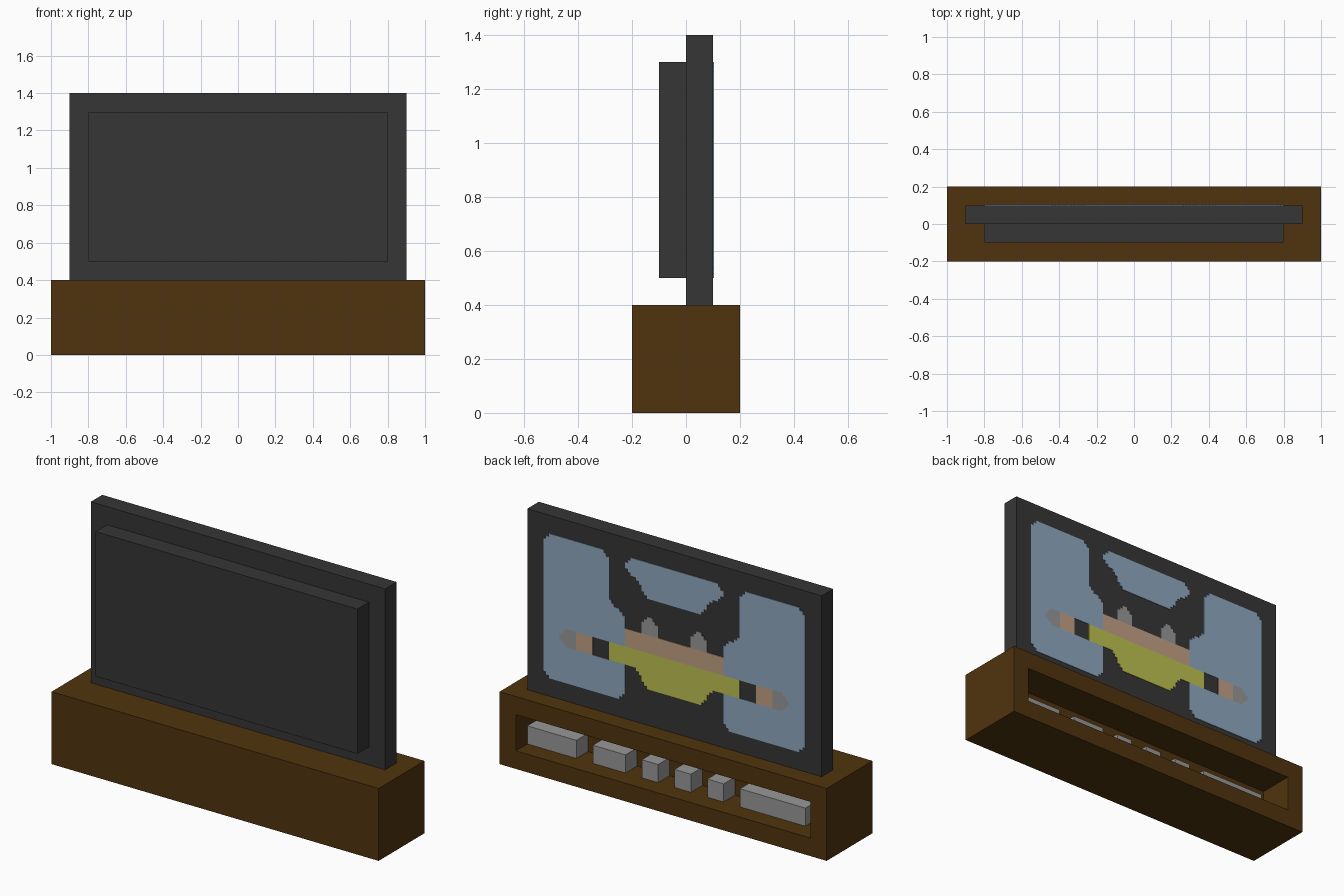
import bpy
import bmesh
from mathutils import Vector

old = bpy.data.objects.get("Cube")
if old:
    bpy.data.objects.remove(old, do_unlink=True)


def material(name, *rgb):
    """Flat material from 0-255 display values."""
    linear = [((c / 255 + 0.055) / 1.055) ** 2.4 for c in rgb] + [1.0]
    mat = bpy.data.materials.new(name)
    mat.use_nodes = True
    mat.diffuse_color = linear
    bsdf = next(n for n in mat.node_tree.nodes if n.type == 'BSDF_PRINCIPLED')
    bsdf.inputs["Base Color"].default_value = linear
    return mat


brown = material("brown wood", 80, 52, 14)
dark = material("dark plastic", 54, 54, 54)
grey = material("grey", 152, 152, 152)
blue = material("pale blue", 143, 169, 192)
skin = material("tan", 194, 160, 132)
yellow = material("olive yellow", 190, 192, 80)


def add_object(name, bm, mats):
    mesh = bpy.data.meshes.new(name)
    bm.to_mesh(mesh)
    bm.free()
    for mat in mats:
        mesh.materials.append(mat)
    obj = bpy.data.objects.new(name, mesh)
    bpy.context.collection.objects.link(obj)
    return obj


def box_mesh(low, high):
    low, high = Vector(low), Vector(high)
    bm = bmesh.new()
    bmesh.ops.create_cube(bm, size=1)
    for v in bm.verts:
        v.co = (low + high) / 2 + v.co * (high - low)
    bm.normal_update()
    return bm


# Cabinet with an open shelf in its +y side
bm = box_mesh((-1, -0.2, 0), (1, 0.2, 0.4))
opening = [f for f in bm.faces if f.normal.y > 0.9]
bmesh.ops.inset_region(bm, faces=opening, thickness=0.1, use_even_offset=True)
bmesh.ops.inset_region(bm, faces=opening, thickness=0, depth=-0.2)
add_object("cabinet", bm, [brown])

# Television panel and the thinner housing behind it
add_object("television_panel", box_mesh((-0.9, 0, 0.4), (0.9, 0.1, 1.4)), [dark])
add_object("television_housing", box_mesh((-0.8, -0.1, 0.5), (0.8, 0, 1.3)), [dark])

# Boxes standing on the shelf: start and end along x
shelf_items = [(0.6, 0.9), (0.3, 0.5), (0.1, 0.2), (-0.1, 0), (-0.3, -0.2), (-0.8, -0.4)]
for i, (x0, x1) in enumerate(shelf_items):
    add_object(f"shelf_box_{i + 1}", box_mesh((x0, 0, 0.1), (x1, 0.1, 0.2)), [grey])

# Screen picture: left half of each row, mirrored; dots show the dark panel
HALF = ["BBBB.BBB", "BBBB..BB", "BBBB....", "BBBBB.G.",
        "BBBBBSSS", "BGS.YYYY", "BBBBB.YY", "BBBBB..."]
ROWS = [r + r[::-1] for r in HALF]
KEYS = "BGSY"
SUB = 6


def cell(col, row):
    inside = 0 <= col < 16 and 0 <= row < 8
    return ROWS[row][col] if inside else "."


def picture_key(u, v):
    """Key at a point in cell units, with matching corners rounded over."""
    col, row = int(u), int(v)
    fu, fv = u - col, v - row
    side = cell(col + (1 if fu > 0.5 else -1), row)
    level = cell(col, row + (1 if fv > 0.5 else -1))
    near_corner = min(fu, 1 - fu) + min(fv, 1 - fv) < 2.2 / SUB
    return side if near_corner and side == level else cell(col, row)


bm = bmesh.new()
bmesh.ops.create_grid(bm, x_segments=16 * SUB, y_segments=8 * SUB, size=1)
unlit = []
for f in bm.faces:
    c = f.calc_center_median()
    key = picture_key((c.x + 1) * 8, (1 - c.y) * 4)
    if key == ".":
        unlit.append(f)
    else:
        f.material_index = KEYS.index(key)
bmesh.ops.delete(bm, geom=unlit, context='FACES')
for v in bm.verts:
    v.co = (-0.8 * v.co.x, 0.103, 0.9 + 0.4 * v.co.y)
bm.normal_update()
bmesh.ops.dissolve_limit(bm, angle_limit=0.01, verts=bm.verts[:], edges=bm.edges[:],
                         delimit={'MATERIAL'})
screen = add_object("screen_picture", bm, [blue, grey, skin, yellow])
solid = screen.modifiers.new("thickness", 'SOLIDIFY')
solid.thickness = 0.003
solid.offset = -1
